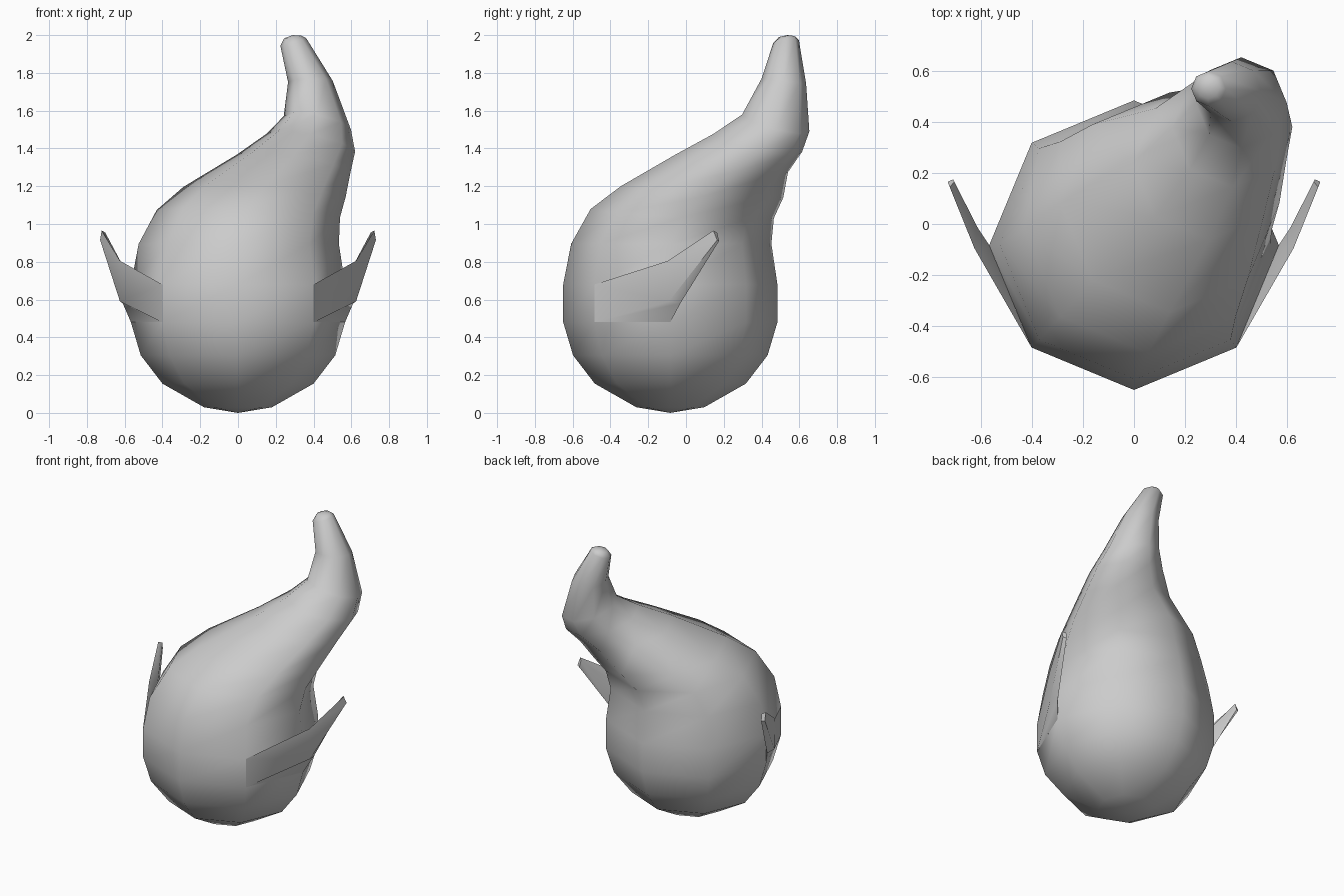
import bpy, bmesh
from math import cos, sin, pi, radians
from mathutils import Vector

if "Cube" in bpy.data.objects:
    bpy.data.objects.remove(bpy.data.objects["Cube"])

SIDES = 8


def finish(bm, name, angle):
    bmesh.ops.recalc_face_normals(bm, faces=bm.faces)
    mesh = bpy.data.meshes.new(name)
    bm.to_mesh(mesh)
    bm.free()
    obj = bpy.data.objects.new(name, mesh)
    bpy.context.collection.objects.link(obj)
    bpy.ops.object.select_all(action='DESELECT')
    obj.select_set(True)
    bpy.context.view_layer.objects.active = obj
    bpy.ops.object.shade_smooth_by_angle(angle=radians(angle))
    return obj


def bridge(bm, a, b, skip=()):
    n = len(a)
    for i in range(n):
        if i not in skip:
            bm.faces.new((a[i], a[(i + 1) % n], b[(i + 1) % n], b[i]))


# Teardrop body: centre x, y, z, radius, tilt along x, tilt along y
rings = [
    (0, -.083, .03, .18, 0, 0),
    (0, -.083, .155, .40, 0, 0),
    (0, -.083, .305, .515, 0, 0),
    (0, -.083, .48, .567, 0, 0),
    (0, -.083, .68, .567, 0, 0),
    (.004, -.078, .895, .53, 0, 0),
    (.055, -.02, 1.055, .485, -.04, -.05),
    (.14, .085, 1.17, .43, -.06, -.07),
    (.295, .24, 1.32, .30, -.16, -.15),
    (.385, .38, 1.43, .235, -.2, -.2),
    (.42, .475, 1.535, .178, -.2, -.25),
    (.383, .518, 1.755, .118, .03, -.12),
    (.292, .53, 1.965, .068, .3, .1),
    (.29, .535, 1.99, .045, .15, .05),
]
bm = bmesh.new()
loops = []
for cx, cy, cz, r, sx, sy in rings:
    loop = []
    for i in range(SIDES):
        a = 2 * pi * i / SIDES
        dx, dy = r * cos(a), r * sin(a)
        loop.append(bm.verts.new((cx + dx, cy + dy, cz + sx * dx + sy * dy)))
    loops.append(loop)
for k in range(len(loops) - 1):
    # openings where the two arms grow out of the body
    bridge(bm, loops[k], loops[k + 1], skip=(4, 7) if k == 3 else ())
for loop, tip in ((loops[0], (0, -.083, 0)), (loops[-1], (.29, .537, 2.0))):
    pole = bm.verts.new(tip)
    for i in range(SIDES):
        bm.faces.new((loop[i], loop[(i + 1) % SIDES], pole))
finish(bm, "teardrop_body", 60)

# Arms: four-sided sections (outer top, outer bottom, inner bottom, inner top)
sections = [
    [(.401, -.484, .68), (.401, -.484, .48), (.567, -.083, .48), (.567, -.083, .68)],
    [(.625, -.095, .805), (.625, -.09, .59), (.61, -.03, .58), (.615, -.01, .79)],
    [(.722, .145, .965), (.73, .165, .915), (.708, .175, .91), (.703, .165, .955)],
]
for name, side in (("right_arm", 1), ("left_arm", -1)):
    bm = bmesh.new()
    arm = [[bm.verts.new((x * side, y, z)) for x, y, z in s] for s in sections]
    bridge(bm, arm[0], arm[1])
    bridge(bm, arm[1], arm[2])
    bm.faces.new(arm[2])
    bmesh.ops.recalc_face_normals(bm, faces=bm.faces)
    finish(bm, name, 50)
